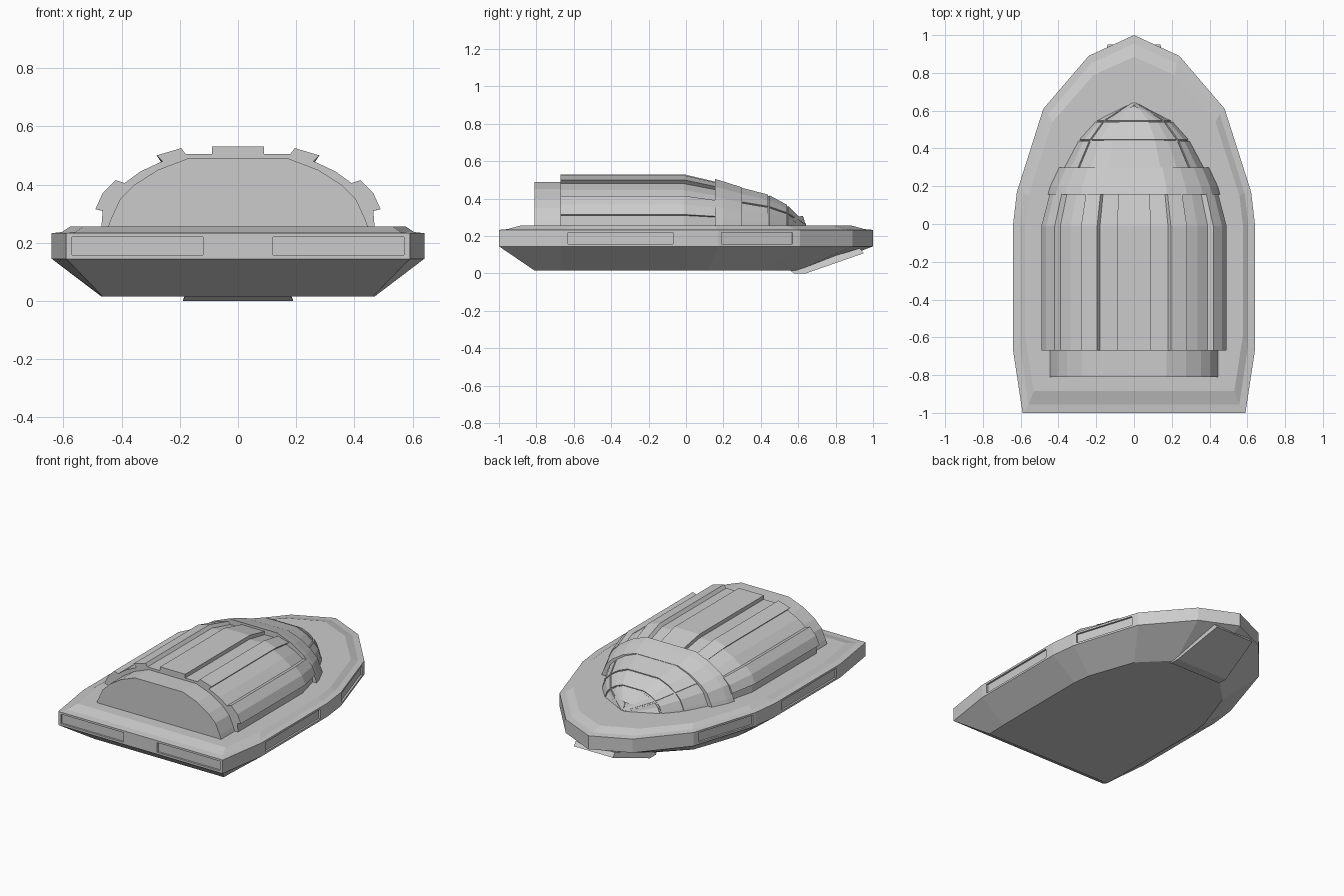
import bpy, bmesh
from mathutils import Vector

if "Cube" in bpy.data.objects:
    bpy.data.objects.remove(bpy.data.objects["Cube"])


def make(name, bm):
    bmesh.ops.recalc_face_normals(bm, faces=bm.faces)
    me = bpy.data.meshes.new(name)
    bm.to_mesh(me)
    bm.free()
    ob = bpy.data.objects.new(name, me)
    bpy.context.collection.objects.link(ob)
    return ob


def loft(rings, caps=True):
    """Skin closed rings of points; returns bmesh and side faces by row."""
    bm = bmesh.new()
    vs = [[bm.verts.new(p) for p in r] for r in rings]
    n = len(vs[0])
    rows = [[bm.faces.new((a[i], a[(i + 1) % n], b[(i + 1) % n], b[i]))
             for i in range(n)] for a, b in zip(vs, vs[1:])]
    if caps:
        bm.faces.new(vs[0])
        bm.faces.new(vs[-1])
    return bm, rows


def mirrored(half):
    return half + [(-x, y) for x, y in reversed(half) if x > 0]


BASE = 0.245
ARCH = mirrored([(1, 0), (.97, .15), (.9, .43), (.79, .63), (.61, .84), (.38, 1)])


def section(pts, y, sx, sz):
    return [(x * sx, y, BASE + z * sz) for x, z in pts]


# Hull: outline repeated at several levels
edge = mirrored([(0, 1), (.24, .89), (.48, .61), (.62, .17), (.64, 0), (.64, -.67), (.59, -1)])
keel = mirrored([(0, .66), (.17, .6), (.35, .42), (.455, .12), (.47, 0), (.47, -.67), (.465, -.81)])
levels = [[(x, y, .016) for x, y in keel]]
for sx, sy, z in ((1, 1, .145), (1, 1, .233), (.945, .955, .237), (.9, .885, .256)):
    levels.append([(x * sx, y * sy, z) for x, y in edge])
hull = make("hull", loft(levels)[0])


# Recessed panels around the hull edge
def slot(bm, p, q, depth=.012):
    p, q = Vector(p), Vector(q)
    d = (q - p).normalized()
    n = Vector((d.y, -d.x)) * depth
    corners = [p - n, q - n, q + n, p + n]
    lo = [bm.verts.new((c.x, c.y, .158)) for c in corners]
    hi = [bm.verts.new((c.x, c.y, .22)) for c in corners]
    bm.faces.new(lo)
    bm.faces.new(hi)
    for i in range(4):
        j = (i + 1) % 4
        bm.faces.new((lo[i], lo[j], hi[j], hi[i]))


bm = bmesh.new()
for s in (1, -1):
    slot(bm, (s * .12, -1), (s * .57, -1))
    slot(bm, (s * .64, -.63), (s * .64, -.07))
    slot(bm, (s * .6136, .19), (s * .4927, .57))
cutter = make("panel_cutter", bm)
cutter.hide_render = True
mod = hull.modifiers.new("panels", 'BOOLEAN')
mod.operation = 'DIFFERENCE'
mod.solver = 'EXACT'
mod.object = cutter
bpy.context.view_layer.objects.active = hull
bpy.ops.object.modifier_apply(modifier=mod.name)
bpy.data.objects.remove(cutter)

# Inner body showing at the blunt end
make("inner_body", loft([section(ARCH, -.81, .45, .245), section(ARCH, .04, .45, .245)])[0])

# Ribbed shell, tapering into the collar
ribs = mirrored([(.47, 0), (.465, .065), (.49, .07), (.465, .125), (.42, .17), (.39, .16),
                 (.335, .2), (.26, .235), (.28, .255), (.195, .28), (.18, .26), (.09, .26), (.09, .285)])
make("ribbed_shell", loft([section(ribs, -.67, 1, 1), section(ribs, -.01, 1, 1),
                           section(ribs, .16, .91, .86)])[0])

# Collar
make("collar", loft([section(ARCH, .155, .46, .26), section(ARCH, .2, .447, .247),
                     section(ARCH, .3, .40, .215)])[0])

# Canopy: panes raised from the dome, leaving thin grooves
rings = [section(ARCH, y, w, h) for y, w, h in
         ((.28, .375, .212), (.44, .29, .17), (.54, .2, .115), (.64, .004, .012))]
bm, rows = loft(rings)
bmesh.ops.recalc_face_normals(bm, faces=bm.faces)
for row in rows:
    for a, b in ((0, 3), (3, 8), (8, 11)):
        bmesh.ops.inset_region(bm, faces=row[a:b], thickness=.004, depth=0, use_even_offset=True)
        bmesh.ops.inset_region(bm, faces=row[a:b], thickness=0.0005, depth=.006, use_even_offset=True)
make("canopy", bm)

# Plate under the nose
side = [(.55, .02, .18), (.58, 0, .19), (.64, 0, .19), (.95, .108, .14), (.93, .135, .14)]
make("nose_plate", loft([[(s * w, y, z) for y, z, w in side] for s in (-1, 1)])[0])
